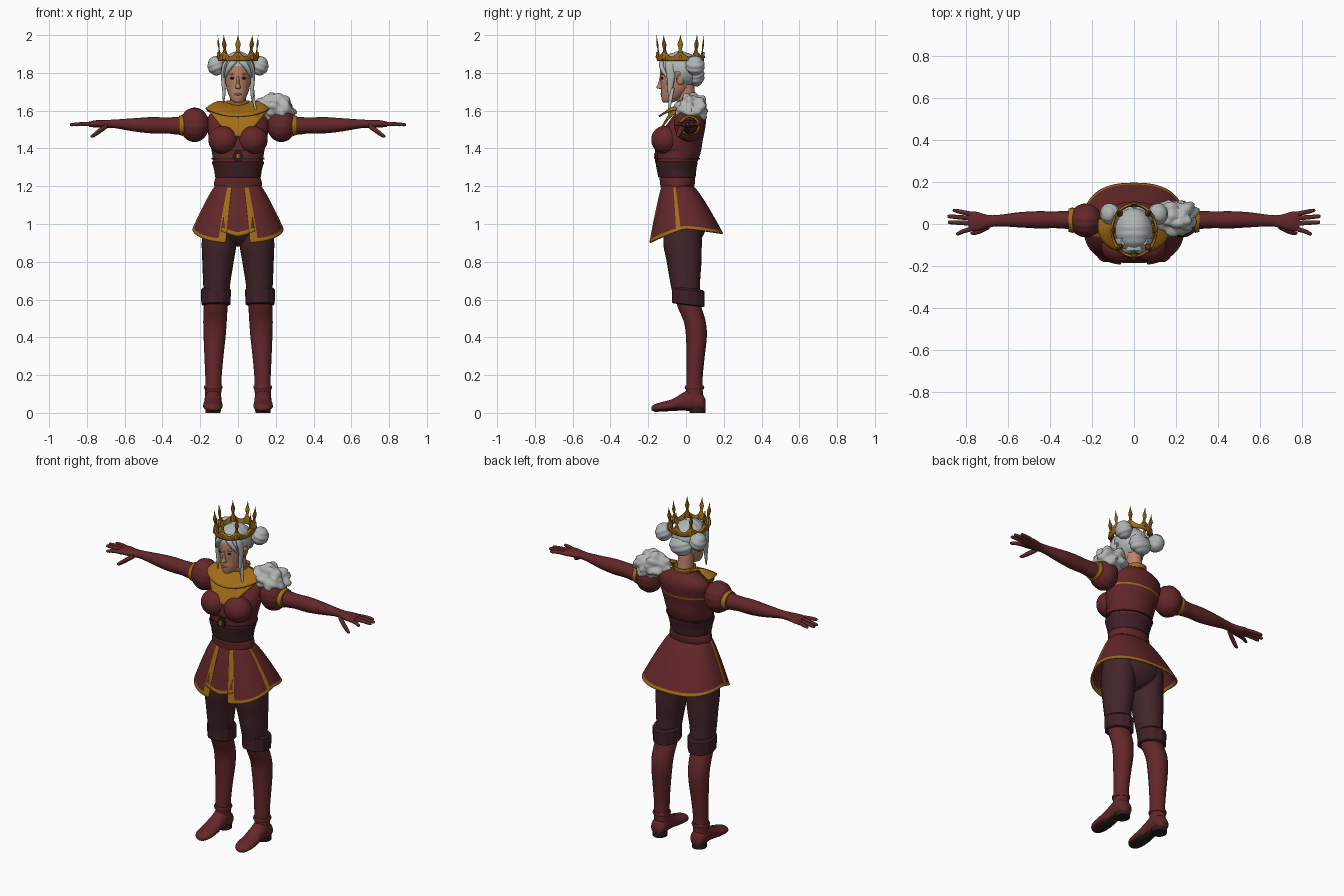
import bpy, bmesh, math
from math import sin, cos, pi, radians
from mathutils import Vector, noise

if "Cube" in bpy.data.objects:
    bpy.data.objects.remove(bpy.data.objects["Cube"])


def colour(name, r, g, b):
    m = bpy.data.materials.new(name)
    m.use_nodes = True
    m.diffuse_color = (r, g, b, 1)
    bsdf = m.node_tree.nodes["Principled BSDF"]
    bsdf.inputs["Base Color"].default_value = (r, g, b, 1)
    bsdf.inputs["Roughness"].default_value = 0.8
    return m


RED = colour("deep red cloth", .125, .02, .022)
DARK = colour("dark red leather", .05, .014, .018)
BROWN = colour("trouser brown", .055, .018, .022)
GOLD = colour("gold", .36, .15, .008)
SKIN = colour("skin", .5, .23, .14)
HAIR = colour("silver hair", .43, .46, .46)
FUR = colour("pale fur", .45, .47, .45)
INK = colour("dark detail", .025, .012, .012)
LIP = colour("lips", .32, .1, .08)


def finish(name, bm, mats, rule=None, mirror=False, thick=0, angle=50):
    """Turn a bmesh into an object, colouring faces by an optional rule."""
    bmesh.ops.recalc_face_normals(bm, faces=bm.faces)
    if rule:
        for f in bm.faces:
            f.material_index = rule(f.calc_center_median(), f.normal)
    me = bpy.data.meshes.new(name)
    bm.to_mesh(me)
    bm.free()
    for m in mats:
        me.materials.append(m)
    me.shade_smooth()
    me.set_sharp_from_angle(angle=radians(angle))
    ob = bpy.data.objects.new(name, me)
    bpy.context.collection.objects.link(ob)
    if thick:
        ob.modifiers.new("thickness", "SOLIDIFY").thickness = thick
    if mirror:
        ob.modifiers.new("mirror", "MIRROR")
    return ob


def smooth_rows(rows, steps):
    out = []
    for i in range(len(rows) - 1):
        a, b, c, d = (rows[max(0, min(len(rows) - 1, i + k))] for k in (-1, 0, 1, 2))
        for s in range(steps):
            t = s / steps
            out.append([q + .5 * t * (r - p + t * (2*p - 5*q + 4*r - w + t * (3*(q - r) + w - p)))
                        for p, q, r, w in zip(a, b, c, d)])
    return out + [rows[-1]]


def loft(name, rows, *mats, axis="z", seg=24, steps=5, **kw):
    """Rows hold: place on the axis, two centre values, two radii."""
    bm = bmesh.new()
    rings = []
    for p, c, d, r, s in smooth_rows(rows, steps):
        ring = []
        for k in range(seg):
            u, v = c + r * cos(2*pi*k/seg), d + s * sin(2*pi*k/seg)
            ring.append(bm.verts.new({"x": (p, u, v), "y": (u, p, v), "z": (u, v, p)}[axis]))
        rings.append(ring)
    for a, b in zip(rings, rings[1:]):
        for k in range(seg):
            bm.faces.new((a[k], a[k-1], b[k-1], b[k]))
    bm.faces.new(rings[0])
    bm.faces.new(rings[-1])
    return finish(name, bm, mats, **kw)


def sheet(name, point, us, vs, *mats, rule=None, **kw):
    """Open surface; the rule sees the middle u and v of each face."""
    bm = bmesh.new()
    grid = [[bm.verts.new(point(u, v)) for v in vs] for u in us]
    for i in range(len(us) - 1):
        for j in range(len(vs) - 1):
            f = bm.faces.new((grid[i][j], grid[i+1][j], grid[i+1][j+1], grid[i][j+1]))
            if rule:
                f.material_index = rule((us[i] + us[i+1]) / 2, (vs[j] + vs[j+1]) / 2)
    bmesh.ops.remove_doubles(bm, verts=bm.verts, dist=1e-5)
    return finish(name, bm, mats, **kw)


def blob(name, loc, size, mat, bump=None, cut=None, **kw):
    bm = bmesh.new()
    bmesh.ops.create_uvsphere(bm, u_segments=40, v_segments=28, radius=1)
    for v in bm.verts:
        k = bump(v.co) if bump else 1
        v.co = Vector(loc) + Vector(size) * v.co * k
    if cut:
        bmesh.ops.delete(bm, context="FACES",
                         geom=[f for f in bm.faces if cut(f.calc_center_median())])
    return finish(name, bm, [mat], **kw)


def span(a, b, n):
    return [a + (b - a) * i / n for i in range(n + 1)]


# Legs: trousers, knee cuffs, boots, feet
blob("hips", (0, -.01, 1.01), (.17, .12, .13), BROWN)
loft("thigh", [(1.02, .1, -.01, .085, .1), (.9, .1, -.018, .092, .102), (.8, .106, -.01, .083, .092),
               (.7, .112, -.005, .073, .08), (.6, .115, .005, .065, .07)], BROWN, mirror=True)
knee = loft("knee_cuff", [(.57, .117, .012, .07, .078), (.575, .117, .012, .077, .086),
                          (.65, .117, .012, .08, .086), (.66, .117, .012, .072, .078)],
            DARK, seg=12, steps=1, angle=25)
for v in knee.data.vertices:
    v.co.z += .12 * (.012 - v.co.y)
knee.modifiers.new("mirror", "MIRROR")
loft("boot_shaft", [(.6, .117, .005, .062, .062), (.55, .119, .022, .063, .062), (.48, .122, .047, .062, .058),
                    (.4, .124, .055, .058, .055), (.28, .128, .05, .049, .047), (.18, .13, .045, .043, .043),
                    (.08, .132, .045, .043, .045)], RED, mirror=True)
loft("ankle_band", [(.125, .131, .045, .046, .048), (.135, .131, .045, .05, .052),
                    (.145, .131, .045, .046, .048)], RED, steps=2, mirror=True)
loft("foot", [(.103, .132, .045, .02, .025), (.085, .132, .055, .042, .045), (.03, .132, .068, .045, .058),
              (-.02, .132, .058, .045, .046), (-.07, .133, .042, .051, .032), (-.13, .133, .032, .05, .025),
              (-.165, .133, .026, .036, .02), (-.182, .133, .024, .012, .01)], RED, INK, axis="y",
     rule=lambda c, n: int(n.z < -.7), mirror=True)
loft("heel", [(0, .132, .06, .04, .042), (.03, .132, .06, .042, .044)], INK, mirror=True)

# Bodice, corset, belt
loft("bodice", [(1.3, 0, -.05, .128, .1), (1.38, 0, -.037, .138, .115), (1.44, 0, -.03, .152, .118),
                (1.5, 0, -.01, .16, .11), (1.56, 0, .015, .16, .092), (1.6, 0, .025, .13, .07),
                (1.63, 0, .02, .05, .05)], RED, GOLD, seg=40, steps=6,
     rule=lambda c, n: int(c.y > -.03 and 1.49 < c.z < 1.505))
blob("bust", (.077, -.11, 1.445), (.08, .074, .075), RED, mirror=True)
for z in (1.39, 1.345):
    loft("bodice_seam", [(z - .004, 0, -.04, .139, .114), (z + .004, 0, -.04, .14, .115)], DARK, seg=40, steps=1)
loft("corset_band", [(1.245, 0, -.047, .116, .094), (1.25, 0, -.048, .121, .099), (1.29, 0, -.05, .127, .105),
                     (1.325, 0, -.05, .138, .111), (1.33, 0, -.05, .134, .107)], DARK, seg=40)
loft("belt", [(1.19, 0, -.047, .124, .088), (1.215, 0, -.045, .127, .092),
              (1.24, 0, -.046, .121, .094), (1.25, 0, -.046, .115, .09)], RED, seg=40)
loft("buckle", [(-.165, 0, 1.36, .026, .032), (-.14, 0, 1.36, .026, .032)], INK, axis="y", seg=8)
loft("buckle_stud", [(-.17, 0, 1.36, .01, .014), (-.16, 0, 1.36, .012, .016)], GOLD, axis="y", seg=8)


# Skirt: flared, open at the front, over an inner panel
def power(x):
    return math.copysign(abs(x) ** .8, x)


def skirt_point(deg, t, hem, scale=1):
    a, k = radians(deg), t ** .85
    x = (.122 + .12 * k) * power(sin(a)) * scale
    y = -.045 * (1 - k) - (.085 + .112 * k) * power(cos(a)) * scale
    return x, y, 1.2 + (hem - 1.2) * t


def skirt_hem(deg):
    c = cos(radians(deg))
    return .975 - (.075 if c > 0 else -.025) * c


def skirt_gold(deg, t):
    side = min(deg, 360 - deg)
    return int(t > .93 or side < 21 or 79 < side < 86)


sheet("skirt", lambda a, t: skirt_point(a, t, skirt_hem(a)), span(11, 349, 169), span(0, 1, 30),
      RED, GOLD, rule=skirt_gold, thick=.008)
sheet("skirt_front_panel", lambda a, t: skirt_point(a, t, .935 + .0015 * abs(a), .95), span(-18, 18, 12),
      span(0, 1, 24), RED, GOLD, rule=lambda a, t: int(t > .91), thick=.006)


# Gold yoke with a front point and a broad back
def yoke_point(deg, t):
    a = radians(deg)
    c, s = cos(a), sin(a)
    drop = .14 * c ** 3 if c > 0 else .04 * c * c
    y = -.155 * c if c > 0 else -.14 * abs(c) ** .6
    lift = .02 * sin(pi * t)
    return (s * (.05 + .118 * t), .012 * (1 - t) - .05 * c * (1 - t) + y * t + .015 * t * s * s,
            1.635 * (1 - t) + (1.605 - drop) * t + lift)


sheet("yoke", yoke_point, span(0, 360, 60), span(0, 1, 12), GOLD, thick=.01)
sheet("collar", lambda a, t: ((.05 + .006 * t) * sin(a), .012 - (.05 + .006 * t) * cos(a), 1.62 + .035 * t),
      span(0, 2*pi, 32), span(0, 1, 3), GOLD, thick=.006)

# Sleeves, arms and hands
blob("puff_sleeve", (.23, .017, 1.525), (.078, .08, .09), RED,
     bump=lambda p: 1 + .015 * sin(14 * math.atan2(p.y, p.z)), mirror=True)
loft("sleeve_cuff", [(.285, .018, 1.522, .058, .052), (.295, .018, 1.522, .06, .055),
                     (.312, .018, 1.522, .055, .05)], GOLD, axis="x", mirror=True)
loft("arm", [(.2, .02, 1.52, .045, .045), (.32, .02, 1.52, .043, .046), (.38, .02, 1.522, .04, .042),
             (.46, .02, 1.523, .041, .043), (.55, .02, 1.525, .036, .035), (.65, .016, 1.53, .027, .023),
             (.7, .012, 1.53, .032, .021), (.755, .012, 1.53, .047, .019), (.79, .014, 1.528, .044, .013)],
     RED, axis="x", mirror=True)
for y, tip, x in ((.045, .064, .865), (.025, .036, .89), (.002, .008, .888), (-.02, -.046, .85)):
    loft("finger", [(.76, y, 1.528, .011, .012), (.81, (y + tip) / 2, 1.53, .011, .011),
                    (x - .01, tip, 1.526, .009, .009), (x, tip, 1.525, .003, .003)],
         RED, axis="x", seg=10, steps=3, mirror=True)
loft("thumb", [(.69, -.01, 1.522, .014, .014), (.73, -.03, 1.495, .014, .016),
               (.765, -.042, 1.47, .011, .012), (.78, -.044, 1.464, .004, .004)],
     RED, axis="x", seg=10, mirror=True)


# Fur shoulder piece
def tufts(p):
    return 1.18 - .5 * noise.voronoi(p * 1.7)[0][0] + .04 * sin(9 * p.x + 6 * p.z)


fur = blob("fur_shoulder", (0, 0, 0), (.113, .092, .082), FUR, bump=tufts)
fur.rotation_euler.y = radians(14)
fur.location = (.2, .03, 1.612)

# Head and face
loft("neck", [(1.58, 0, .015, .05, .05), (1.66, 0, .005, .043, .046), (1.76, 0, -.01, .045, .05)], SKIN)
loft("head", [(1.642, 0, -.098, .012, .018), (1.65, 0, -.09, .03, .036), (1.68, 0, -.072, .048, .06),
              (1.72, 0, -.055, .061, .077), (1.775, 0, -.047, .07, .089), (1.83, 0, -.04, .073, .095),
              (1.87, 0, -.035, .06, .08), (1.895, 0, -.03, .02, .03)], SKIN, seg=32)
loft("nose", [(1.715, 0, -.127, .008, .012), (1.722, 0, -.133, .014, .024), (1.745, 0, -.13, .009, .017),
              (1.785, 0, -.13, .006, .008)], SKIN, seg=12)
blob("lips", (0, -.124, 1.687), (.02, .012, .008), LIP)
blob("eye", (.029, -.127, 1.772), (.014, .006, .006), INK, mirror=True)
blob("brow", (.03, -.128, 1.793), (.018, .007, .003), HAIR, mirror=True)
blob("ear", (.07, -.03, 1.765), (.012, .02, .03), SKIN, mirror=True)

# Hair: parted cap, coiled buns, hanging locks
blob("hair_cap", (0, -.032, 1.815), (.09, .108, .098), HAIR, bump=lambda p: .98 + .04 * abs(sin(9 * p.y)),
     cut=lambda c: c.y < -.04 and c.z < 1.845 - .45 * abs(c.x))


def coil(p):
    return .95 + .09 * abs(sin(5 * p.z + 2 * p.x))


blob("side_bun", (.115, .048, 1.838), (.046, .05, .05), HAIR, bump=coil, mirror=True)
blob("nape_bun", (0, .052, 1.785), (.068, .045, .055), HAIR, bump=coil)
loft("face_lock", [(1.64, .077, -.085, .003, .004), (1.7, .074, -.085, .009, .012), (1.78, .078, -.08, .012, .022),
                   (1.84, .07, -.085, .014, .026), (1.88, .05, -.08, .012, .02)], HAIR, seg=12, mirror=True)
loft("fringe", [(1.775, .068, -.098, .004, .006), (1.81, .056, -.12, .013, .013), (1.85, .03, -.13, .022, .014),
                (1.88, .015, -.115, .02, .012)], HAIR, seg=12, mirror=True)
loft("long_lock", [(1.56, .115, -.09, .003, .003), (1.62, .09, -.088, .007, .008), (1.72, .078, -.07, .007, .01)],
     HAIR, seg=10)

# Crown: flared band with eight pointed spikes
sheet("crown_band", lambda a, t: ((.096 + .006 * t) * sin(a), -.03 - (.114 + .006 * t) * cos(a),
                                  1.865 + t * (.033 + .012 * cos(8 * a))),
      span(0, 2*pi, 64), span(0, 1, 4), GOLD, thick=.01)
for i in range(8):
    s, c = sin(i * pi / 4), cos(i * pi / 4)
    rows = [(z, (.098 + o) * s, -.03 - (.116 + o) * c, r * (.35 + .65 * abs(c)), r * (.35 + .65 * abs(s)))
            for z, o, r in ((1.87, 0, .022), (1.9, 0, .018), (1.925, .002, .008), (1.95, .005, .015),
                            (1.975, .007, .006), (2, .009, .001))]
    loft("crown_spike", rows, GOLD, seg=8, steps=2, angle=30)
    blob("crown_gem", (.105 * s, -.03 - .123 * c, 1.885), (.008, .008, .008), GOLD)
